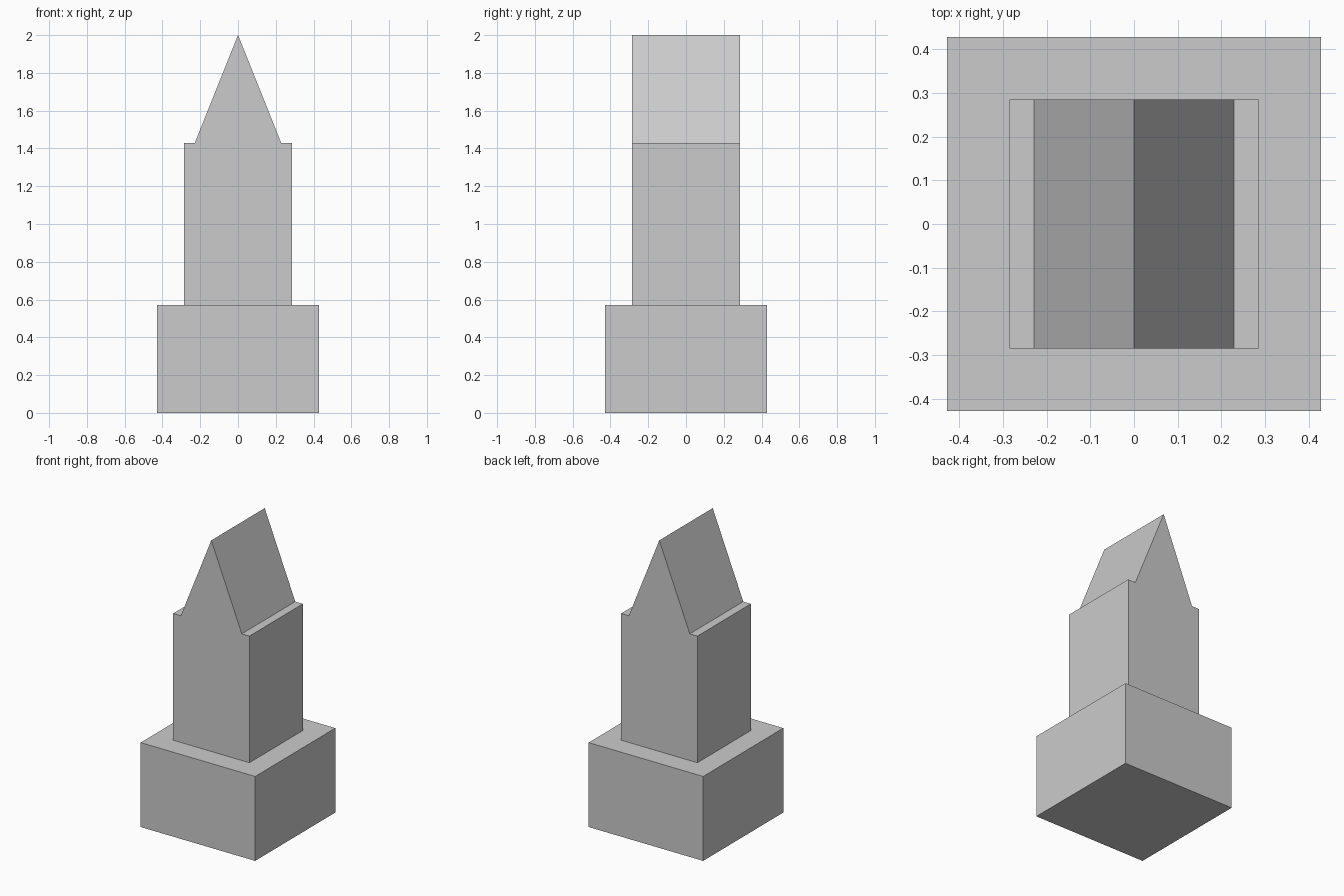
import bpy
import bmesh

if "Cube" in bpy.data.objects:
    bpy.data.objects.remove(bpy.data.objects["Cube"])


def extrude_profile(name, points, depth):
    """Extrude an x/z outline along y, centred on y = 0."""
    bm = bmesh.new()
    face = bm.faces.new([bm.verts.new((x, -depth / 2, z)) for x, z in points])
    result = bmesh.ops.extrude_face_region(bm, geom=[face])
    moved = [g for g in result["geom"] if isinstance(g, bmesh.types.BMVert)]
    bmesh.ops.translate(bm, verts=moved, vec=(0, depth, 0))
    bmesh.ops.recalc_face_normals(bm, faces=bm.faces)
    mesh = bpy.data.meshes.new(name)
    bm.to_mesh(mesh)
    bm.free()
    obj = bpy.data.objects.new(name, mesh)
    bpy.context.collection.objects.link(obj)
    return obj


U = 2 / 3.5                      # one design unit; the model is 3.5 units tall
BASE, BODY, ROOF = 0.75 * U, 0.5 * U, 0.4 * U   # half widths
BASE_TOP, BODY_TOP, RIDGE = U, 2.5 * U, 3.5 * U  # heights

# Square plinth
extrude_profile("base", [(-BASE, 0), (BASE, 0), (BASE, BASE_TOP), (-BASE, BASE_TOP)], 2 * BASE)

# Shaft with narrow ledges and a steep gable, flush at front and back
right = [(BODY, BASE_TOP), (BODY, BODY_TOP), (ROOF, BODY_TOP)]
left = [(-x, z) for x, z in reversed(right)]
extrude_profile("gabled_tower", right + [(0, RIDGE)] + left, 2 * BODY)
